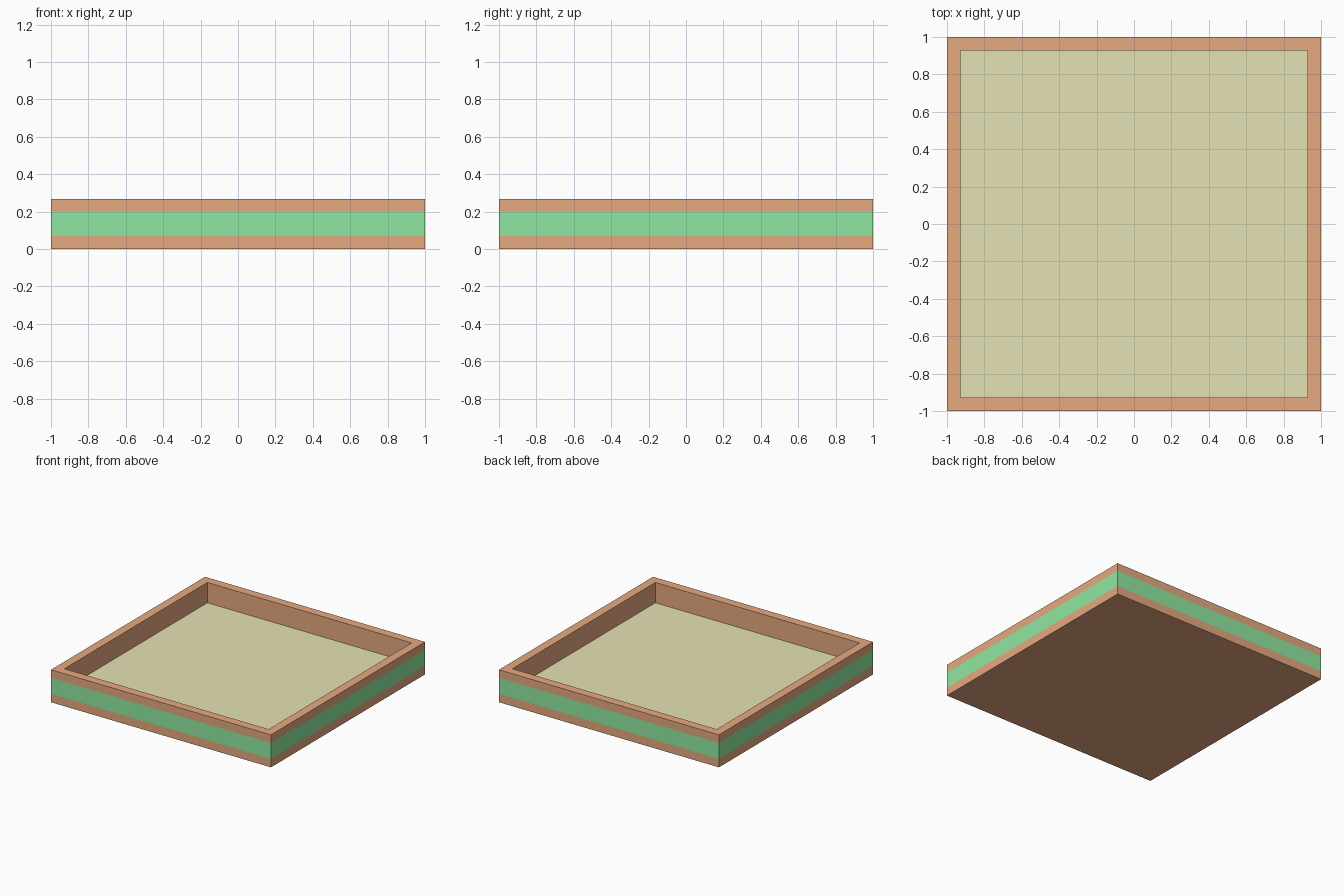
import bpy, bmesh

if "Cube" in bpy.data.objects:
    bpy.data.objects.remove(bpy.data.objects["Cube"])


def material(name, rgb):
    m = bpy.data.materials.new(name)
    m.diffuse_color = (*rgb, 1)
    m.use_nodes = True
    m.node_tree.nodes["Principled BSDF"].inputs["Base Color"].default_value = m.diffuse_color
    return m


brown = material("brown", (0.784, 0.4, 0.216))
green = material("green", (0.28, 0.8, 0.36))
olive = material("olive", (0.784, 0.768, 0.455))

HEIGHT, INNER, FLOOR_Z = 0.267, 0.928, 0.10


def square(bm, half, z):
    return [bm.verts.new((x * half, y * half, z))
            for x, y in ((-1, -1), (1, -1), (1, 1), (-1, 1))]


def make_object(name, bm, mats):
    mesh = bpy.data.meshes.new(name)
    bm.to_mesh(mesh)
    bm.free()
    for m in mats:
        mesh.materials.append(m)
    obj = bpy.data.objects.new(name, mesh)
    bpy.context.collection.objects.link(obj)
    return obj


# Tray frame: square rings from underside, up the outside, over the rim, down inside
bm = bmesh.new()
profile = [(1, 0), (1, 0.07), (1, 0.2), (1, HEIGHT), (INNER, HEIGHT), (INNER, FLOOR_Z)]
rings = [square(bm, h, z) for h, z in profile]
bm.faces.new(rings[0][::-1])
for i, (lo, hi) in enumerate(zip(rings, rings[1:])):
    for k in range(4):
        n = (k + 1) % 4
        face = bm.faces.new((lo[k], lo[n], hi[n], hi[k]))
        face.material_index = 1 if i == 1 else 0  # green stripe around the side
make_object("tray_frame", bm, [brown, green])

# Inner floor panel
bm = bmesh.new()
bm.faces.new(square(bm, INNER, FLOOR_Z))
make_object("tray_floor", bm, [olive])
